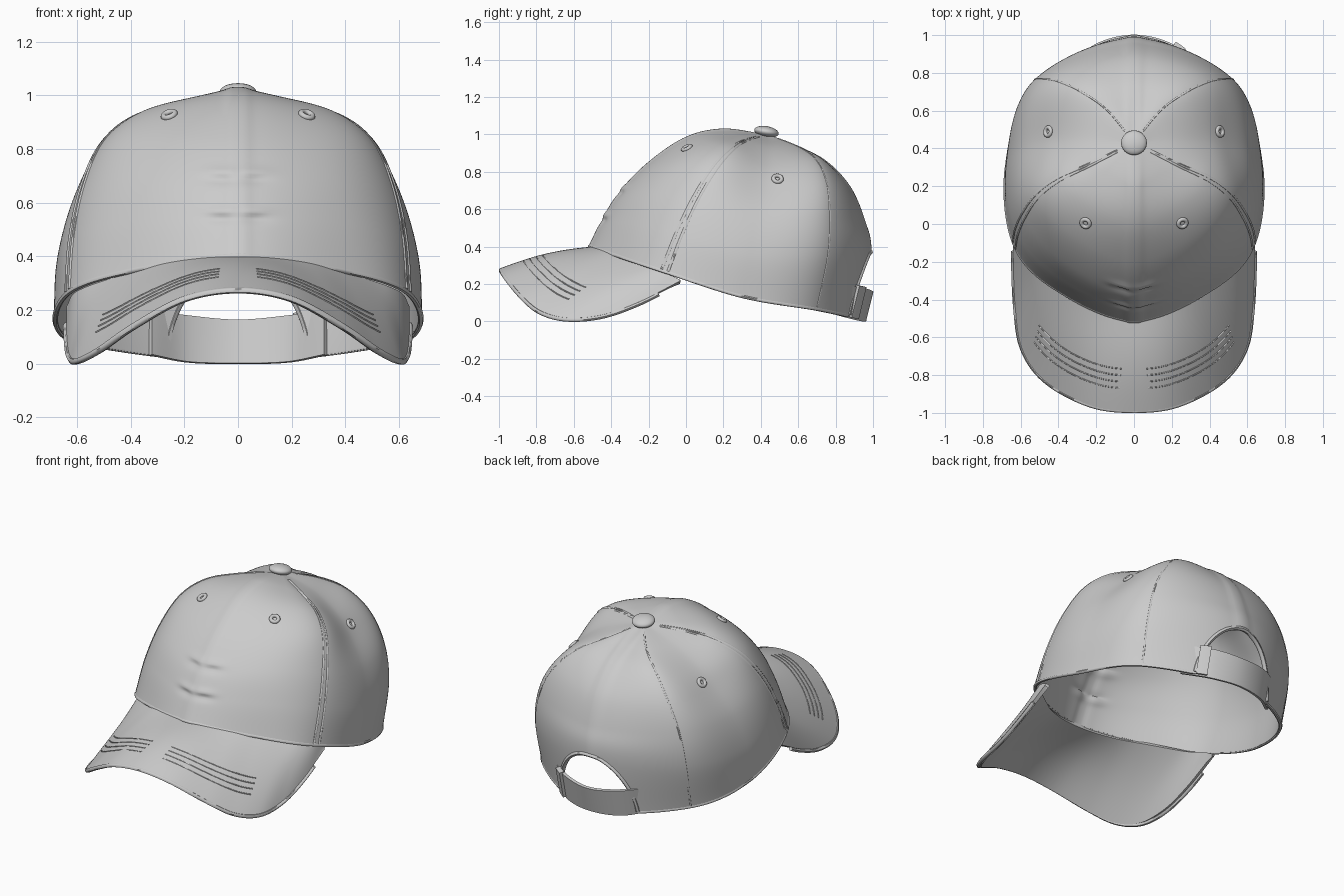
import bpy, math
from mathutils import Vector
from mathutils.bvhtree import BVHTree

if "Cube" in bpy.data.objects:
    bpy.data.objects.remove(bpy.data.objects["Cube"])

# ---------- helpers ----------
def spline(p, t, closed=False):
    n = len(p)
    i = max(0, min(int(t), n - 2))
    f = t - i
    def g(k):
        if k < 0:
            return 2 * p[0] - p[1]
        return p[k] if k < n else 2 * p[-1] - p[-2]
    a, b, c, d = g(i - 1), g(i), g(i + 1), g(i + 2)
    return b + (c - a) * (f / 2) + (2 * a - 5 * b + 4 * c - d) * (f * f / 2) + (3 * b - a - 3 * c + d) * (f ** 3 / 2)

def steps(a, b, n):
    return [a + (b - a) * i / n for i in range(n + 1)]

def vecs(pts):
    return [Vector(q) for q in pts]

def flip(pts):
    return [Vector((-q.x, q.y, q.z)) for q in pts]

def activate(ob):
    bpy.ops.object.select_all(action='DESELECT')
    ob.select_set(True)
    bpy.context.view_layer.objects.active = ob

def smooth(ob, deg=40):
    activate(ob)
    bpy.ops.object.shade_smooth_by_angle(angle=math.radians(deg))

def sheet(name, f, us, vs, thick, closed=False):
    nu, nv = len(us), len(vs)
    verts = [f(u, v) for u in us for v in vs]
    faces = []
    for i in range(nu if closed else nu - 1):
        k = (i + 1) % nu
        for j in range(nv - 1):
            faces.append((i * nv + j, i * nv + j + 1, k * nv + j + 1, k * nv + j))
    me = bpy.data.meshes.new(name)
    me.from_pydata(verts, [], faces)
    ob = bpy.data.objects.new(name, me)
    bpy.context.collection.objects.link(ob)
    activate(ob)
    m = ob.modifiers.new("thickness", 'SOLIDIFY')
    m.thickness, m.offset = thick, -1
    bpy.ops.object.modifier_apply(modifier=m.name)
    smooth(ob)
    return ob, BVHTree.FromPolygons(verts, faces)

def tubes(name, paths, r):
    cu = bpy.data.curves.new(name, 'CURVE')
    cu.dimensions, cu.bevel_depth, cu.bevel_resolution, cu.use_fill_caps = '3D', r, 1, True
    for pts in paths:
        s = cu.splines.new('POLY')
        s.points.add(len(pts) - 1)
        for q, co in zip(s.points, pts):
            q.co = (*co, 1)
    ob = bpy.data.objects.new(name, cu)
    bpy.context.collection.objects.link(ob)
    activate(ob)
    bpy.ops.object.convert(target='MESH')
    smooth(bpy.context.object, 60)

# ---------- crown: loft through meridians from the button to the rim ----------
apex = (0, .43, 1.0)
front = [(0, .2, 1.025), (0, 0, .98), (0, -.2, .845), (0, -.355, .685), (0, -.445, .54), (0, -.515, .40)]
front_mid = [(.15, .27, .995), (.27, .11, .96), (.34, -.05, .86), (.37, -.2, .70), (.39, -.29, .53), (.40, -.36, .345)]
front_seam = [(.24, .31, .965), (.4, .235, .915), (.51, .15, .82), (.58, .05, .66), (.62, -.04, .47), (.635, -.12, .265)]
side = [(.22, .44, .935), (.39, .435, .835), (.50, .42, .72), (.61, .38, .56), (.67, .34, .36), (.68, .3, .13)]
back_seam = [(.14, .6, .935), (.28, .7, .86), (.40, .755, .735), (.49, .77, .56), (.53, .76, .35), (.525, .7, .06)]
back = [(0, .6, .93), (0, .75, .85), (0, .875, .715), (0, .95, .54), (0, .985, .37), (0, .95, .005)]
half = [vecs([apex] + m) for m in (front, front_mid, front_seam, side, back_seam, back)]
keys = half + [flip(m) for m in half[4:0:-1]]

def crown(u, t):
    i = math.floor(u)
    ring = [spline(keys[(i + k) % 10], t) for k in (-1, 0, 1, 2)]
    p = spline(ring, 1 + u - i)
    # soft raised tape along the centre seam
    p += (p - Vector((0, .3, .3))).normalized() * (.007 / (1 + (p.x / .045) ** 6)) * min(1, t)
    if p.y < 0:  # pinched creases beside the centre seam
        for zc in (.70, .555):
            d = (p.z - zc) / .022
            p.y -= .022 * d * math.exp(-d * d) * math.exp(-((abs(p.x) - .06) / .06) ** 2)
    return p

def crown_normal(u, t):
    p = crown(u, t)
    return (crown(u, t + .02) - p).cross(crown(u + .02, t) - p).normalized()

cap, cap_bvh = sheet("crown", crown, [i / 24 for i in range(240)], steps(.1, 6, 84), .016, True)

# arched opening at the back
RX, RZ = .27, .37
bpy.ops.mesh.primitive_cylinder_add(vertices=64, radius=1, depth=.6, location=(0, 1.0, 0),
                                    rotation=(math.pi / 2, 0, 0))
cutter = bpy.context.object
cutter.scale = (RX, RZ, 1)
cutter.hide_render = True
activate(cap)
cut = cap.modifiers.new("opening", 'BOOLEAN')
cut.object, cut.operation, cut.solver = cutter, 'DIFFERENCE', 'EXACT'
bpy.ops.object.modifier_apply(modifier=cut.name)
bpy.data.objects.remove(cutter)
smooth(cap)

# hem around the opening
hem = []
for a in steps(.1, math.pi - .1, 48):
    hit = cap_bvh.ray_cast(Vector((RX * math.cos(a), .5, RZ * math.sin(a))), Vector((0, 1, 0)))[0]
    if hit:
        hem.append(hit - Vector((0, .006, 0)))
tubes("opening_hem", [hem], .014)

# rim hem, kept almost flush with the fabric
tubes("rim_hem", [[crown(u, 5.98) - crown_normal(u, 5.9) * .006 for u in steps(-4.5, 4.5, 140)]], .0105)

# panel seams
def seam(u, sink):
    return [crown(u, t) - crown_normal(u, t) * sink for t in steps(.35, 5.95, 70)]

tubes("side_seams", [seam(u, .004) for u in (1.96, 2.06, 7.94, 8.04)], .009)
tubes("back_seams", [seam(u, .003) for u in (4, 6)], .006)

# ---------- brim: bent sheet between the rim and the outer edge ----------
inner = vecs([(0, -.505, .40), (.13, -.49, .395), (.27, -.435, .375), (.39, -.345, .345),
              (.50, -.25, .31), (.57, -.185, .285), (.615, -.11, .26), (.635, -.03, .222)])
outer = vecs([(0, -.992, .285), (.2, -.972, .252), (.39, -.89, .15), (.52, -.785, .06),
              (.60, -.64, .02), (.628, -.45, .035), (.638, -.25, .105), (.64, -.04, .212)])
inner = flip(inner[:0:-1]) + inner
outer = flip(outer[:0:-1]) + outer

def brim(u, v):
    p = spline(inner, u + 7).lerp(spline(outer, u + 7), v)
    p.z += .02 * math.sin(math.pi * v) * max(0, 1 - abs(u) / 7)
    return p

sheet("brim", brim, steps(-7, 7, 112), steps(0, 1, 24), .024)
tubes("brim_edge", [[brim(u, .995) - Vector((0, 0, .012)) for u in steps(-6.5, 6.5, 120)]], .012)
tubes("brim_stitching", [[brim(s * u, v) for u in steps(.4, 3.4, 30)]
                         for s in (-1, 1) for v in (.54, .61, .68, .75)], .0035)

# ---------- adjustable strap, its ends tucked inside the crown ----------
top = vecs([(0, .985, .165), (.18, .945, .18), (.32, .845, .20)])
low = vecs([(0, .945, .003), (.18, .905, .008), (.32, .80, .035)])
top, low = flip(top[:0:-1]) + top, flip(low[:0:-1]) + low

def strap(u, v):
    return spline(top, u + 2).lerp(spline(low, u + 2), v)

sheet("strap", strap, steps(-2, 2, 40), steps(0, 1, 8), .018)
sheet("strap_loop", lambda u, v: strap(u, v) + Vector((.3 * u, 1, .3)).normalized() * .006,
      steps(1.15, 1.5, 8), steps(-.03, .97, 8), .03)

# ---------- button and eyelets ----------
bpy.ops.mesh.primitive_uv_sphere_add(segments=40, ring_count=20, radius=1, location=(0, .43, 1.014),
                                     rotation=(math.radians(-10), 0, 0))
button = bpy.context.object
button.name = "top_button"
button.scale = (.068, .066, .03)
smooth(button, 60)

for name, u, t in (("front_eyelet", .8, 2.45), ("side_eyelet", 3.2, 2.65)):
    for s, label in ((1, "right"), (-1, "left")):
        n, p = crown_normal(u, t), crown(u, t)
        n.x, p.x = n.x * s, p.x * s
        bpy.ops.mesh.primitive_torus_add(major_radius=.022, minor_radius=.011, major_segments=28,
                                         minor_segments=10, location=p + n * .002,
                                         rotation=n.to_track_quat('Z', 'Y').to_euler())
        bpy.context.object.name = f"{name}_{label}"
        smooth(bpy.context.object, 60)
